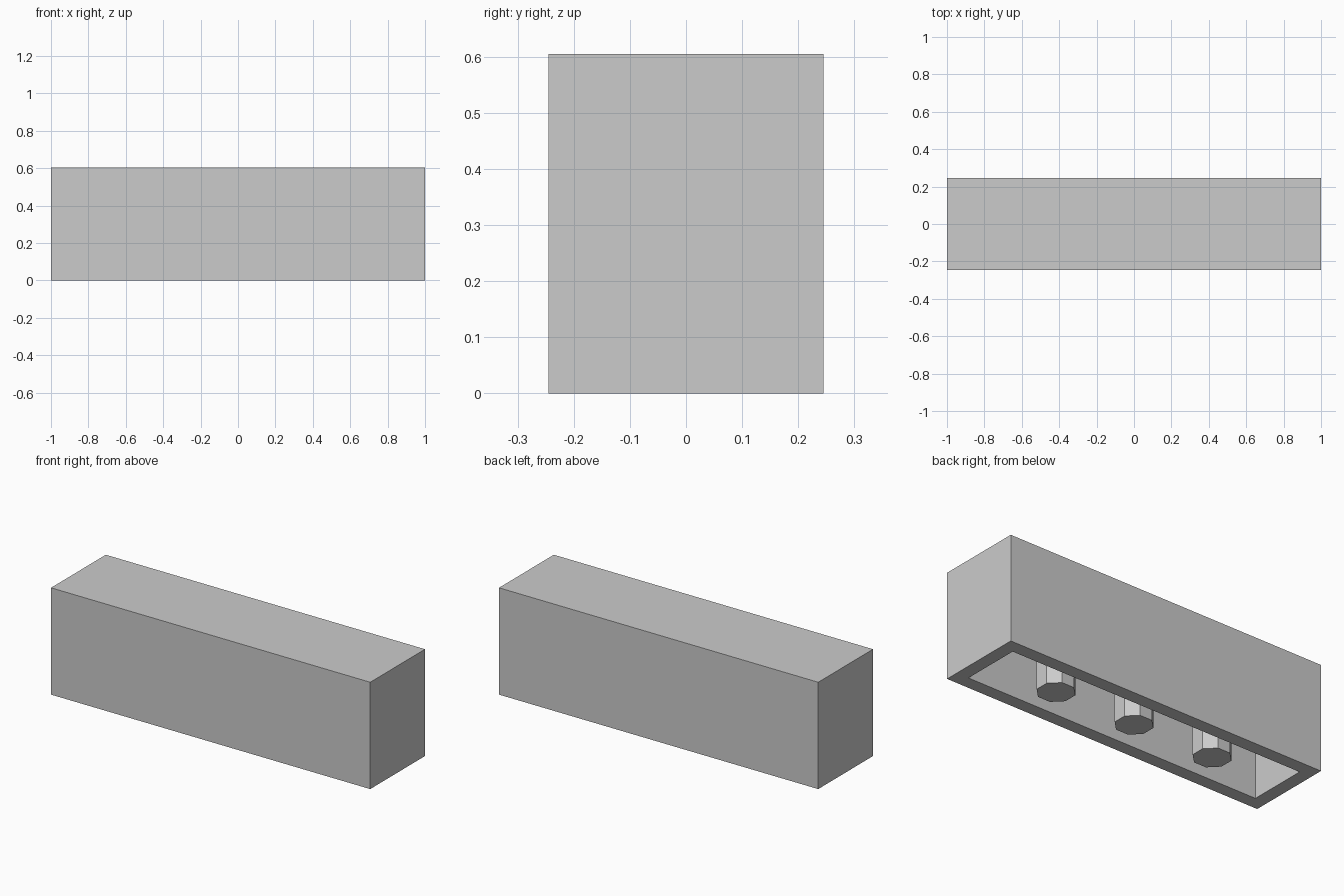
import bpy
import bmesh
import math
from mathutils import Matrix

LENGTH, DEPTH, HEIGHT = 2.0, 0.49, 0.605
WALL = 0.075      # thickness of sides and top
PITCH = 0.503     # spacing of the posts
POST_RADIUS = 0.10

cube = bpy.data.objects.get("Cube")
if cube:
    bpy.data.objects.remove(cube, do_unlink=True)

grey = bpy.data.materials.new("light_grey")
grey.use_nodes = True
colour = (0.6, 0.6, 0.6, 1)
grey.diffuse_color = colour
grey.node_tree.nodes["Principled BSDF"].inputs["Base Color"].default_value = colour


def add_object(name, bm):
    mesh = bpy.data.meshes.new(name)
    bm.to_mesh(mesh)
    bm.free()
    mesh.materials.append(grey)
    obj = bpy.data.objects.new(name, mesh)
    bpy.context.collection.objects.link(obj)
    return obj


# Hollow block: inset the underside, then push it up to leave the top wall
bm = bmesh.new()
bmesh.ops.create_cube(bm, size=1, matrix=Matrix.Translation((0, 0, HEIGHT / 2))
                      @ Matrix.Diagonal((LENGTH, DEPTH, HEIGHT, 1)))
bm.normal_update()
underside = min(bm.faces, key=lambda f: f.calc_center_median().z)
bmesh.ops.inset_region(bm, faces=[underside], thickness=WALL, use_even_offset=True)
cavity = bmesh.ops.extrude_discrete_faces(bm, faces=[underside])["faces"][0]
bmesh.ops.translate(bm, verts=cavity.verts, vec=(0, 0, HEIGHT - WALL))
bmesh.ops.recalc_face_normals(bm, faces=bm.faces)
add_object("hollow_block", bm)

# Octagonal posts hanging from the ceiling down to the rim
post_height = HEIGHT - WALL
for i, side in enumerate(("right", "middle", "left")):
    bm = bmesh.new()
    bmesh.ops.create_cone(bm, cap_ends=True, segments=8, radius1=POST_RADIUS,
                          radius2=POST_RADIUS, depth=post_height,
                          matrix=Matrix.Rotation(math.pi / 8, 4, "Z"))
    post = add_object(side + "_post", bm)
    post.location = ((i - 1) * PITCH, 0, post_height / 2)
